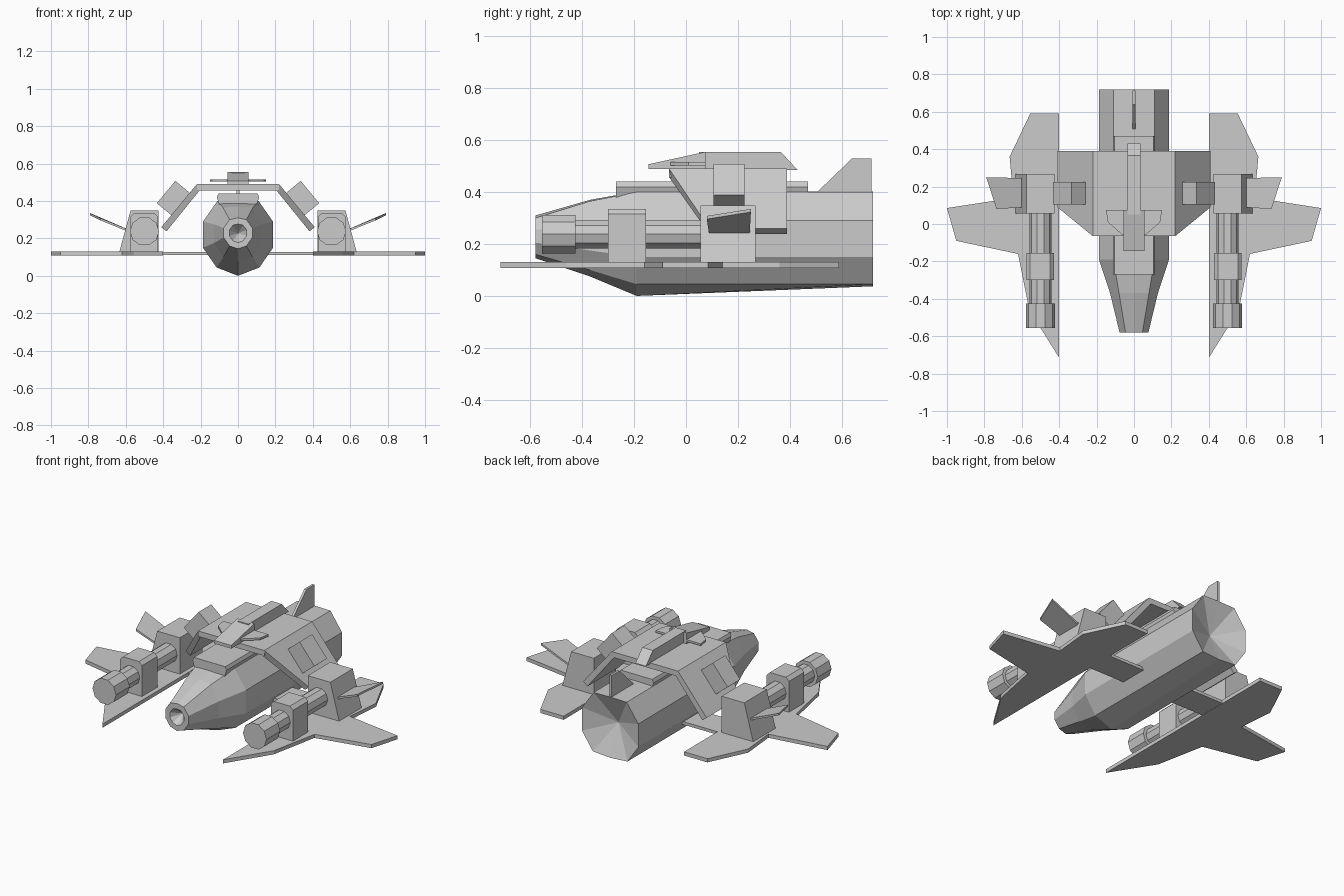
import bpy, bmesh, math
from mathutils import Vector

if "Cube" in bpy.data.objects:
    bpy.data.objects.remove(bpy.data.objects["Cube"])


def finish(name, bm):
    bmesh.ops.recalc_face_normals(bm, faces=bm.faces)
    me = bpy.data.meshes.new(name)
    bm.to_mesh(me)
    bm.free()
    ob = bpy.data.objects.new(name, me)
    bpy.context.collection.objects.link(ob)
    return ob


def loft(name, rings, caps=True):
    """Skin a list of equal-length point rings; a single-point ring closes as a fan."""
    bm = bmesh.new()
    vs = [[bm.verts.new(p) for p in r] for r in rings]
    for a, b in zip(vs, vs[1:]):
        n = max(len(a), len(b))
        for i in range(n):
            j = (i + 1) % n
            if len(a) == 1:
                bm.faces.new((a[0], b[i], b[j]))
            elif len(b) == 1:
                bm.faces.new((a[i], a[j], b[0]))
            else:
                bm.faces.new((a[i], a[j], b[j], b[i]))
    if caps:
        bm.faces.new(vs[0])
        bm.faces.new(vs[-1])
    return finish(name, bm)


def prism(name, pts, axis, lo, hi):
    """Extrude a 2D outline along x, y or z."""
    put = {'x': lambda p, t: (t, p[0], p[1]),
           'y': lambda p, t: (p[0], t, p[1]),
           'z': lambda p, t: (p[0], p[1], t)}[axis]
    return loft(name, [[put(p, lo) for p in pts], [put(p, hi) for p in pts]])


def mirror(ob):
    m = ob.modifiers.new("mirror", 'MIRROR')
    m.use_axis[0] = True
    m.use_clip = False
    m.use_mirror_merge = False
    return ob


def full(half, y):
    left = [(-x, z) for x, z in half[-2:0:-1]]
    return [(x, y, z) for x, z in half + left]


def circle(cx, y, cz, r, n=10):
    return [(cx + r * math.sin((i + .5) * math.tau / n), y,
             cz + r * math.cos((i + .5) * math.tau / n)) for i in range(n)]


# fuselage: ten-sided hull with hollow nose and recessed rear cone
nose = [(0, .145), (.045, .16), (.077, .205), (.077, .255), (.045, .30), (0, .31)]
mid = [(0, .075), (.078, .10), (.128, .175), (.128, .275), (.08, .365), (0, .37)]
main = [(0, 0), (.115, .045), (.187, .15), (.187, .29), (.11, .40), (0, .402)]
rear = [(0, .037)] + main[1:]
lip = [(x * .6, .2275 + (z - .2275) * .6) for x, z in nose]
loft("fuselage", [[(0, -.52, .2275)], full(lip, -.58), full(nose, -.58), full(mid, -.37),
                  full(main, -.19), full(rear, .72), [(0, .64, .22)]], caps=False)

# raised deck along the hull top
prism("hull_deck", [(-.10, .38), (.10, .38), (.113, .42), (.105, .44), (-.105, .44), (-.113, .42)],
      'y', -.27, .47)

# roof plate and sloping side panels
prism("roof_plate", [(-.22, -.065), (.22, -.065), (.22, .39), (-.22, .39)], 'z', .457, .49)
top = [(.22, -.065, .49), (.41, .09, .26), (.41, .39, .26), (.22, .39, .49)]
low = [(.205, -.065, .457), (.382, .09, .238), (.382, .39, .238), (.205, .39, .457)]
mirror(loft("side_panel", [top, low]))

# tilted blocks on the side panels
d, n, o = Vector((.637, -.77)), Vector((.77, .637)), Vector((.22, .49))
block = [o + d * a + n * b for a, b in ((.06, -.01), (.06, .10), (.215, .10), (.215, -.01))]
mirror(prism("panel_block", block, 'y', .105, .225))

# dorsal housing: wide front wedge, narrow spine and small winglets
prism("dorsal_wedge", [(-.145, .488), (-.145, .507), (.075, .555), (.075, .488)], 'x', -.057, .057)
prism("dorsal_spine", [(.05, .485), (.05, .555), (.365, .555), (.43, .485)], 'x', -.035, .035)
prism("dorsal_winglets", [(-.15, .075), (.15, .075), (.14, .01), (.06, -.06), (-.06, -.06),
                          (-.14, .01)], 'z', .503, .515)

# tail fin
prism("tail_fin", [(.50, .395), (.64, .53), (.715, .53), (.715, .395)], 'x', -.007, .007)

# flat outer wings and the struts holding them
wing = [(.40, .59), (.555, .59), (.665, .36), (.645, .14), (1.0, .085), (.95, -.09),
        (.62, -.16), (.56, -.46), (.40, -.715)]
mirror(prism("wing", wing, 'z', .108, .13))
mirror(prism("wing_strut", [(.15, .10), (.42, .10), (.42, .27), (.15, .27)], 'z', .11, .128))

# cannon pods: housing, bracket, barrel, muzzle
mirror(prism("pod_housing", [(.425, .125), (.635, .125), (.575, .348), (.425, .348)],
             'y', .055, .268))
mirror(prism("barrel_bracket", [(.428, .125), (.575, .125), (.575, .315), (.555, .335),
                                (.448, .335), (.428, .315)], 'y', -.30, -.155))
mirror(loft("barrel", [circle(.5, -.44, .238, .058), circle(.5, .08, .238, .058)]))
mirror(loft("muzzle", [circle(.5, -.555, .238, .078), circle(.5, -.425, .238, .078)]))

# upswept fins on the pods
fin = [(.58, .245, .245), (.79, .25, .335), (.735, .08, .308), (.58, .09, .245)]
mirror(loft("pod_fin", [fin, [(x, y, z - .012) for x, y, z in fin]]))
